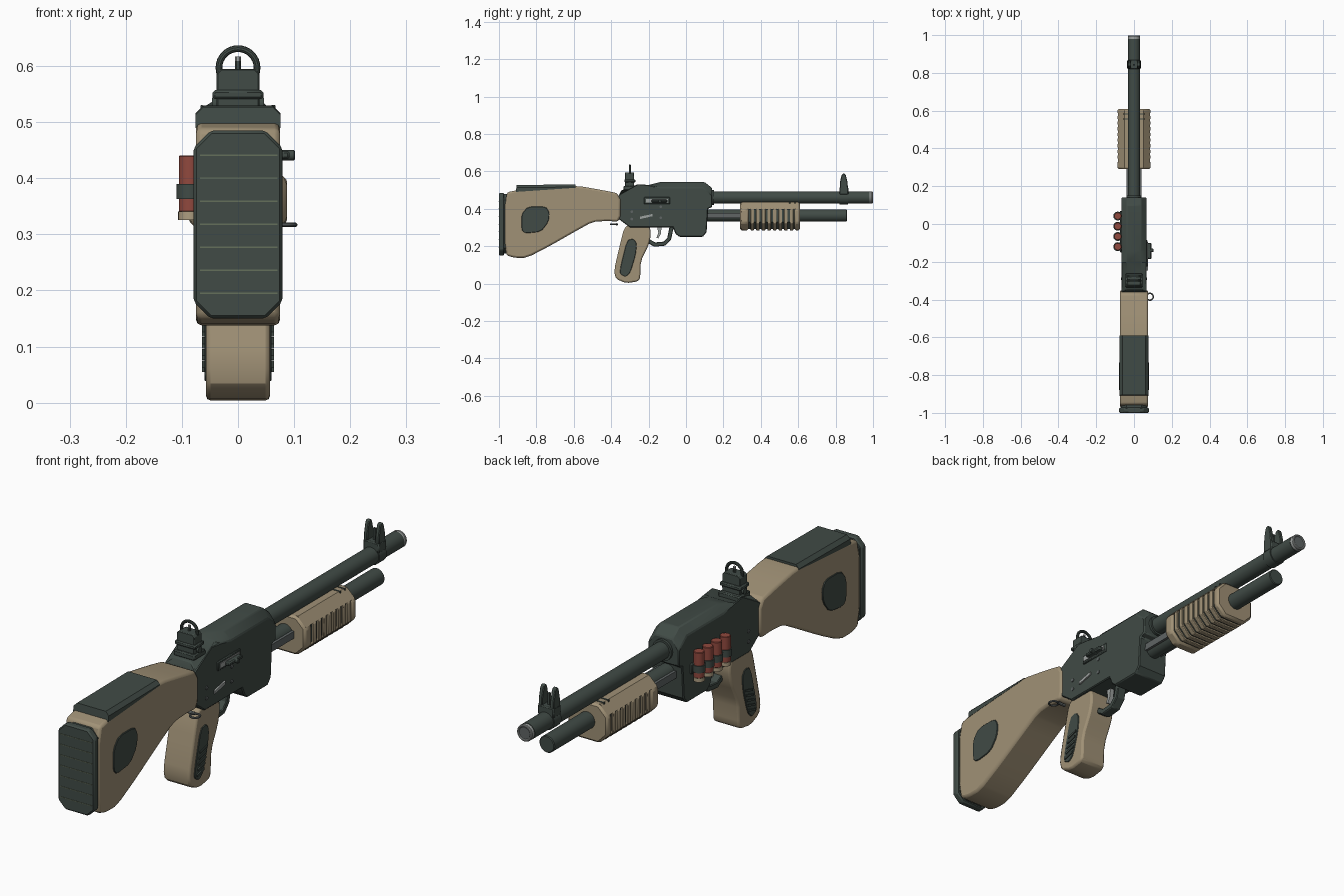
import bpy, bmesh, math
from mathutils import Vector, Matrix

if "Cube" in bpy.data.objects:
    bpy.data.objects.remove(bpy.data.objects["Cube"])


def mat(name, rgb):
    m = bpy.data.materials.new(name)
    m.diffuse_color = (*rgb, 1)
    m.use_nodes = True
    m.node_tree.nodes["Principled BSDF"].inputs["Base Color"].default_value = m.diffuse_color
    return m


GREEN = mat("dark green metal", (0.052, 0.070, 0.061))
TAN = mat("tan furniture", (0.350, 0.282, 0.180))
RED = mat("red shell", (0.280, 0.066, 0.048))
BRASS = mat("shell base", (0.420, 0.340, 0.220))
GREY = mat("mid grey steel", (0.115, 0.130, 0.130))
LIGHT = mat("light grey steel", (0.340, 0.360, 0.350))
OLIVE = mat("olive line", (0.130, 0.160, 0.105))


def finish(name, bm, m, bevel=0.0, seg=1):
    bmesh.ops.recalc_face_normals(bm, faces=bm.faces)
    me = bpy.data.meshes.new(name)
    bm.to_mesh(me)
    bm.free()
    me.materials.append(m)
    ob = bpy.data.objects.new(name, me)
    bpy.context.collection.objects.link(ob)
    if bevel:
        b = ob.modifiers.new("edge", 'BEVEL')
        b.width, b.segments, b.limit_method = bevel, seg, 'ANGLE'
        b.angle_limit = math.radians(35)
    return ob


def prism(name, pts, a, b, m, axis='x', bevel=0.0, seg=1, top_cut=None):
    """Extrude a closed profile from a to b; profile is (y,z) for axis x, (x,z) for axis y."""
    bm = bmesh.new()
    put = (lambda p, t: (t, p[0], p[1])) if axis == 'x' else (lambda p, t: (p[0], t, p[1]))
    A = [bm.verts.new(put(p, a)) for p in pts]
    B = [bm.verts.new(put(p, b)) for p in pts]
    bm.faces.new(A)
    bm.faces.new(B[::-1])
    n = len(pts)
    for i in range(n):
        bm.faces.new((A[i], A[(i + 1) % n], B[(i + 1) % n], B[i]))
    if top_cut:  # chamfer the long upper edges
        z0, w = top_cut
        es = [e for e in bm.edges if all(v.co.z > z0 for v in e.verts)
              and abs(e.verts[0].co.x - e.verts[1].co.x) < 1e-6]
        bmesh.ops.bevel(bm, geom=es, offset=w, segments=1, affect='EDGES', clamp_overlap=True)
    return finish(name, bm, m, bevel, seg)


def box(name, x0, x1, y0, y1, z0, z1, m, bevel=0.0):
    return prism(name, [(y0, z0), (y1, z0), (y1, z1), (y0, z1)], x0, x1, m, bevel=bevel)


def cyl(name, p, q, r, m, n=32, bevel=0.0):
    p, q = Vector(p), Vector(q)
    rot = (q - p).to_track_quat('Z', 'Y').to_matrix().to_4x4()
    bm = bmesh.new()
    bmesh.ops.create_cone(bm, cap_ends=True, segments=n, radius1=r, radius2=r, depth=(q - p).length,
                          matrix=Matrix.Translation((p + q) / 2) @ rot)
    return finish(name, bm, m, bevel)


def ring(name, loc, R, r, m, rot=(0, 0, 0)):
    bpy.ops.mesh.primitive_torus_add(location=loc, rotation=rot, major_radius=R, minor_radius=r,
                                     major_segments=32, minor_segments=10)
    bpy.context.object.name = name
    bpy.context.object.data.materials.append(m)


def soften(pts, times=1):
    for _ in range(times):
        out = []
        for i, p in enumerate(pts):
            q = pts[(i + 1) % len(pts)]
            out += [(p[0] * .8 + q[0] * .2, p[1] * .8 + q[1] * .2), (p[0] * .2 + q[0] * .8, p[1] * .2 + q[1] * .8)]
        pts = out
    return pts


def octo(w, z0, z1, c):
    return [(-w, z0 + c), (-w + c, z0), (w - c, z0), (w, z0 + c),
            (w, z1 - c), (w - c, z1), (-w + c, z1), (-w, z1 - c)]


# Stock, butt pad, cheek rest and side panels
stock = [(-.97, .155), (-.92, .138), (-.85, .138), (-.73, .20), (-.59, .28), (-.50, .33), (-.42, .335), (-.35, .33),
         (-.35, .48), (-.45, .50), (-.58, .523), (-.74, .52), (-.90, .50), (-.97, .485)]
prism("stock", soften(stock), -.075, .075, TAN, bevel=.01, seg=2)
prism("butt_pad", octo(.079, .15, .485, .03), -1.0, -.972, GREEN, 'y', bevel=.005)
prism("butt_plate", octo(.07, .16, .478, .03), -.975, -.955, GREEN, 'y')
for i in range(7):
    z = .195 + i * .041
    box(f"butt_pad_line_{i}", -.068, .07, -1.0015, -.99, z - .0012, z + .0012, OLIVE)
prism("cheek_rest", [(-.91, .49), (-.59, .512), (-.59, .53), (-.905, .527)], -.076, .076, GREEN, top_cut=(.52, .014))
panel = [(-.88, .37), (-.845, .412), (-.75, .412), (-.73, .38), (-.735, .33), (-.775, .278), (-.86, .268), (-.88, .29)]
for s, side in ((1, "right"), (-1, "left")):
    prism("stock_panel_" + side, soften(panel), s * .07, s * .079, GREEN, bevel=.002)

# Receiver
body = [(-.36, .345), (-.30, .30), (-.07, .30), (-.055, .265), (-.035, .25), (.09, .25), (.11, .275), (.118, .40),
        (.14, .41), (.14, .51), (.10, .542), (-.14, .542), (-.20, .527), (-.25, .505), (-.345, .50), (-.36, .47)]
prism("receiver", body, -.067, .067, GREEN, bevel=.004, top_cut=(.495, .03))
box("ejection_port_frame", .06, .072, -.225, -.085, .425, .462, GREEN, .003)
box("bolt", .06, .075, -.215, -.095, .434, .453, LIGHT)
cyl("bolt_handle", (.06, -.14, .441), (.102, -.14, .441), .009, GREEN, 16, .002)
box("bolt_handle_grip", .07, .092, -.185, -.10, .434, .449, GREEN, .004)
prism("release_lever", [(-.245, .345), (-.18, .36), (-.18, .372), (-.245, .358)], .06, .073, LIGHT)
for i, (y, z) in enumerate(((-.29, .385), (-.135, .41), (-.135, .352), (-.29, .345))):
    cyl(f"receiver_pin_{i}", (-.07, y, z), (.07, y, z), .007, GREY, 16)

# Barrel, magazine tube and action bars
cyl("barrel", (0, .10, .460), (0, .98, .460), .033, GREEN)
cyl("barrel_collar", (0, .12, .460), (0, .15, .460), .041, GREEN)
cyl("muzzle_ring", (0, .97, .460), (0, .995, .460), .031, LIGHT)
ring("muzzle_rim", (0, .994, .460), .028, .005, LIGHT, (math.pi / 2, 0, 0))
cyl("bore", (0, .98, .460), (0, .9965, .460), .023, GREY)
cyl("magazine_tube", (0, .10, .364), (0, .86, .364), .033, GREEN, bevel=.003)
for s, side in ((1, "right"), (-1, "left")):
    box("action_bar_" + side, s * .028, s * .04, .10, .32, .35, .378, GREY)

# Pump fore-end: dark core, tan ends, cap and ribs
shape = octo(.087, .285, .435, .038)
prism("forend_core", octo(.079, .293, .43, .035), .30, .60, GREEN, 'y')
prism("forend_rear", shape, .29, .335, TAN, 'y', bevel=.008)
prism("forend_front", shape, .58, .61, TAN, 'y', bevel=.008)
prism("forend_cap", [(-.084, .40), (.084, .40), (.049, .435), (-.049, .435)], .30, .60, TAN, 'y')
for i in range(8):
    y = .345 + i * .030
    prism(f"forend_rib_{i}", shape, y, y + .019, TAN, 'y', bevel=.002)
for i, y in enumerate((.555, .583)):
    box(f"forend_top_line_{i}", -.055, .055, y - .003, y + .003, .42, .437, GREEN)

# Front sight
cyl("front_sight_band", (0, .822, .460), (0, .866, .460), .037, GREEN)
box("front_sight_base", -.034, .034, .82, .868, .475, .515, GREEN, .004)
ear = [(.822, .50), (.866, .50), (.864, .54), (.855, .578), (.848, .588), (.838, .588), (.831, .578), (.823, .54)]
for s, side in ((1, "right"), (-1, "left")):
    prism("front_sight_ear_" + side, ear, s * .017, s * .033, GREEN, bevel=.003)
box("front_sight_post", -.004, .004, .84, .848, .50, .56, GREEN)

# Rear ring sight
box("rear_sight_foot", -.045, .045, -.335, -.262, .50, .522, GREEN, .004)
box("rear_sight_plate", -.045, .045, -.33, -.27, .541, .557, GREEN, .004)
prism("rear_sight_block", octo(.038, .50, .595, .008), -.325, -.278, GREEN, 'y', bevel=.002)
ring("rear_sight_ring", (0, -.30, .597), .034, .006, GREEN, (math.pi / 2, 0, 0))
cyl("rear_sight_pin", (0, -.30, .59), (0, -.30, .609), .005, GREEN, 12)
cyl("rear_sight_bead", (0, -.30, .609), (0, -.30, .617), .005, LIGHT, 12)
cyl("rear_sight_knob", (-.046, -.30, .532), (.046, -.30, .532), .012, GREEN, 16)

# Pistol grip with ribbed panels
grip = [(-.33, .30), (-.355, .20), (-.385, .07), (-.375, .025), (-.32, .002), (-.255, .012), (-.245, .03),
        (-.242, .12), (-.20, .205), (-.187, .26), (-.195, .315), (-.30, .315)]
prism("pistol_grip", soften(grip), -.057, .057, TAN, bevel=.008, seg=2)
gp = [(-.315, .232), (-.28, .24), (-.262, .212), (-.27, .15), (-.297, .06), (-.322, .035), (-.355, .052), (-.348, .10)]
for s, side in ((1, "right"), (-1, "left")):
    prism("grip_panel_" + side, soften(gp), s * .05, s * .060, GREEN, bevel=.002)
    for i in range(5):
        z = .055 + i * .021
        y = -.342 + i * .005
        prism(f"grip_rib_{side}_{i}", [(y, z), (y + .045, z + .012), (y + .045, z + .020), (y, z + .008)],
              s * .055, s * .064, GREEN)

# Trigger and guard
guard = [(-.20, .215), (-.17, .197), (-.11, .203), (-.08, .235), (-.065, .305),
         (-.088, .305), (-.10, .245), (-.12, .224), (-.165, .22), (-.20, .24)]
prism("trigger_guard", guard, -.02, .02, GREEN, bevel=.003)
prism("trigger", [(-.155, .305), (-.13, .305), (-.135, .265), (-.148, .242), (-.158, .245), (-.148, .27)],
      -.009, .009, LIGHT)

# Sling loop
ring("sling_loop", (.084, -.385, .317), .018, .004, GREY)
cyl("sling_loop_pin", (.04, -.37, .317), (.072, -.37, .317), .006, GREY, 12)

# Side shell carrier
box("shell_carrier_plate", -.075, -.06, -.15, .07, .355, .395, GREEN, .003)
for i in range(4):
    y = .042 - i * .054
    cyl(f"shell_{i}", (-.086, y, .34), (-.086, y, .441), .0195, RED, 24, .002)
    cyl(f"shell_base_{i}", (-.086, y, .326), (-.086, y, .341), .0205, BRASS, 24)
    cyl(f"shell_loop_{i}", (-.086, y, .363), (-.086, y, .390), .0235, GREEN, 24)

# Smooth curved faces, keep edges sharp
bpy.ops.object.select_all(action='SELECT')
bpy.context.view_layer.objects.active = bpy.context.selected_objects[0]
bpy.ops.object.shade_smooth_by_angle(angle=math.radians(30))
